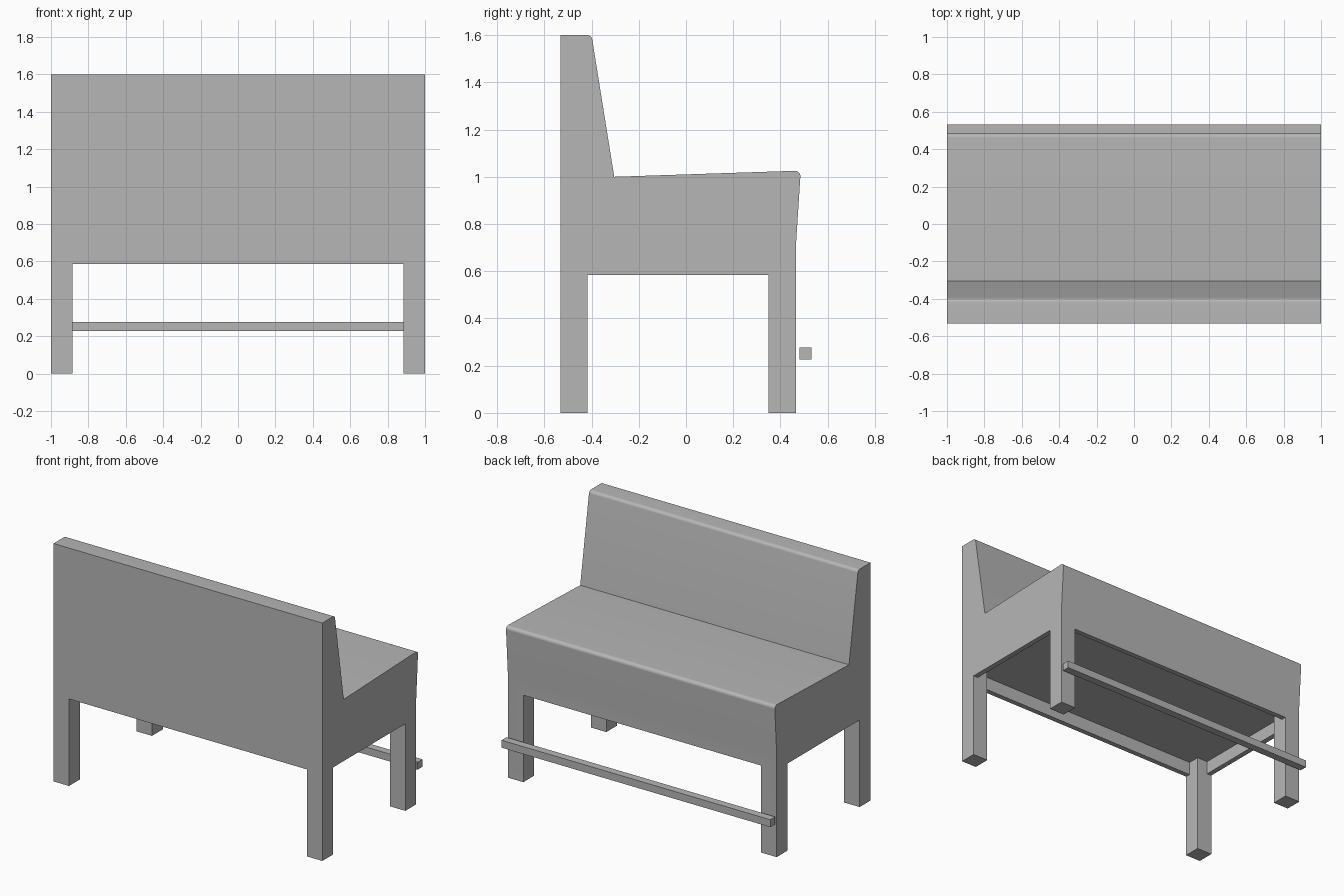
import bpy, bmesh, math
from mathutils import Vector

if "Cube" in bpy.data.objects:
    bpy.data.objects.remove(bpy.data.objects["Cube"])

grey = bpy.data.materials.new("plain grey")
grey.use_nodes = True
grey.diffuse_color = (0.47, 0.47, 0.47, 1)
grey.node_tree.nodes["Principled BSDF"].inputs["Base Color"].default_value = grey.diffuse_color


def finish(name, bm):
    bmesh.ops.recalc_face_normals(bm, faces=bm.faces)
    mesh = bpy.data.meshes.new(name)
    bm.to_mesh(mesh)
    bm.free()
    mesh.materials.append(grey)
    obj = bpy.data.objects.new(name, mesh)
    bpy.context.collection.objects.link(obj)
    return obj


def box(name, half_x, y0, y1, z0, z1):
    bm = bmesh.new()
    bmesh.ops.create_cube(bm, size=1)
    for v in bm.verts:
        v.co = (v.co.x * 2 * half_x,
                y0 + (v.co.y + 0.5) * (y1 - y0),
                z0 + (v.co.z + 0.5) * (z1 - z0))
    return finish(name, bm)


def rounded(points, radius_at, steps=6):
    """Replace the chosen corners of a closed profile by arcs."""
    out = []
    for i, p in enumerate(points):
        p = Vector(p)
        if i not in radius_at:
            out.append(p)
            continue
        a = (Vector(points[i - 1]) - p).normalized()
        b = (Vector(points[(i + 1) % len(points)]) - p).normalized()
        half, r = a.angle(b) / 2, radius_at[i]
        centre = p + (a + b).normalized() * r / math.sin(half)
        start = p + a * r / math.tan(half) - centre
        end = p + b * r / math.tan(half) - centre
        for s in range(steps + 1):
            t = s / steps
            out.append(centre + (start * (1 - t) + end * t).normalized() * r)
    return out


# Bench body: side profile (y, z) drawn out along x
W, BACK, FRONT, LEG, APRON = 1.0, -0.532, 0.465, 0.115, 0.585
profile = rounded([(BACK, 0), (FRONT, 0), (FRONT, 0.7), (0.486, 1.026),
                   (-0.304, 1.0), (-0.4, 1.6), (BACK, 1.6)], {3: 0.022, 5: 0.022})
bm = bmesh.new()
face = bm.faces.new([bm.verts.new((-W, p.x, p.y)) for p in profile])
side = bmesh.ops.extrude_face_region(bm, geom=[face])
bmesh.ops.translate(bm, vec=(2 * W, 0, 0),
                    verts=[g for g in side["geom"] if isinstance(g, bmesh.types.BMVert)])
body = finish("bench_body", bm)

# Openings between the legs, and the hollow under the seat inside a thin apron
RIM, CEILING = 0.035, 0.675
inner_x, inner_y = W - LEG, (BACK + LEG, FRONT - LEG)
cutters = [
    box("opening_lengthways", inner_x, -1, 1, -0.1, APRON),
    box("opening_sideways", W + 0.2, *inner_y, -0.1, APRON),
    box("hollow_lengthways", inner_x, BACK + RIM, FRONT - RIM, -0.1, CEILING),
    box("hollow_sideways", W - RIM, *inner_y, -0.1, CEILING),
]
bpy.context.view_layer.objects.active = body
for cutter in cutters:
    cutter.hide_render = True
    mod = body.modifiers.new(cutter.name, "BOOLEAN")
    mod.operation, mod.solver, mod.object = "DIFFERENCE", "EXACT", cutter
    bpy.ops.object.modifier_apply(modifier=mod.name)
for cutter in cutters:
    bpy.data.objects.remove(cutter)

# Smooth rounded edges, sharp corners
bpy.ops.object.select_all(action="DESELECT")
body.select_set(True)
bpy.ops.object.shade_smooth_by_angle(angle=math.radians(25))

# Foot rail
box("foot_rail", W, 0.48, 0.532, 0.227, 0.277)
